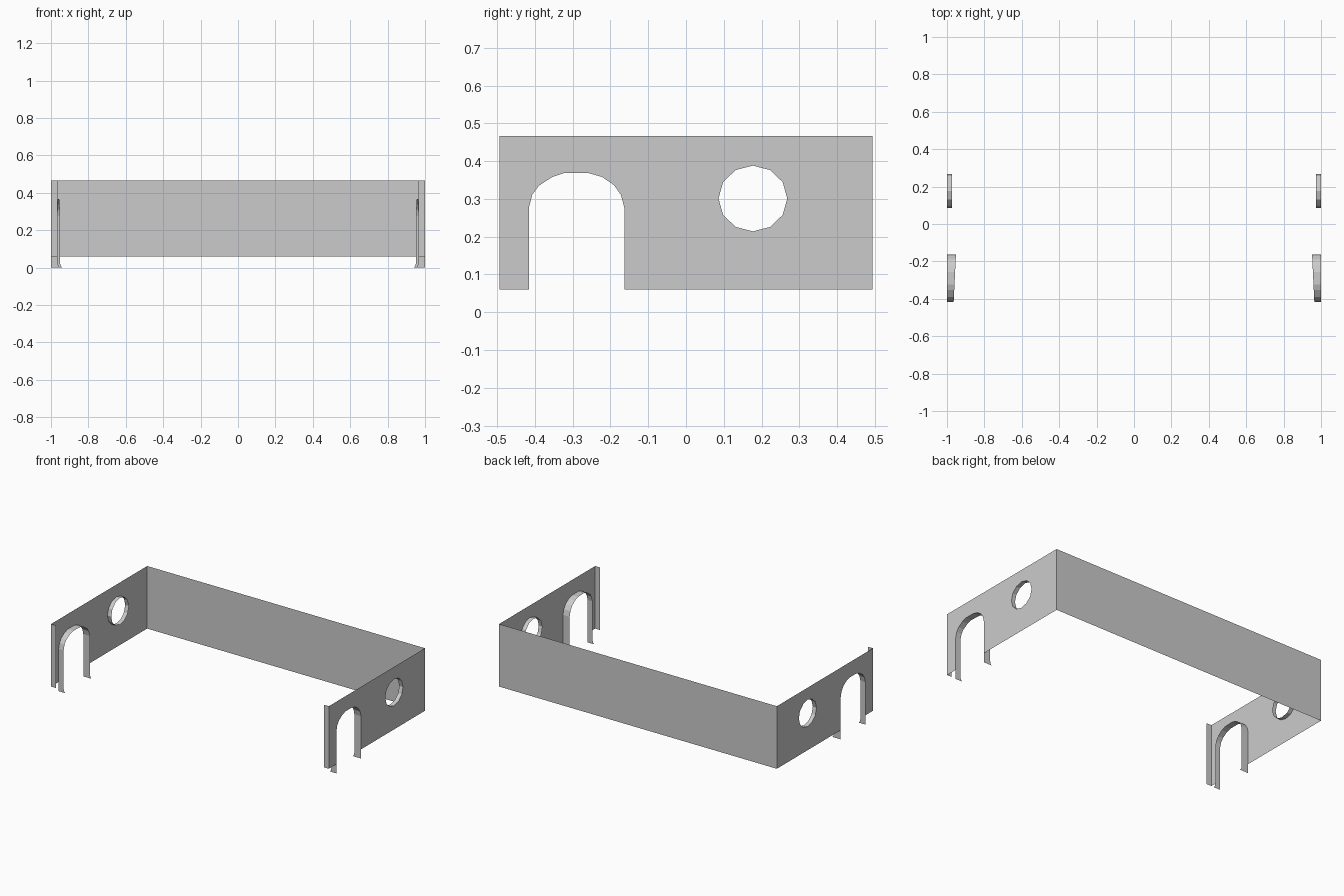
import bpy, bmesh, math

if "Cube" in bpy.data.objects:
    bpy.data.objects.remove(bpy.data.objects["Cube"])

X, Y = 1.0, 0.494          # half width, half depth
Z0, Z1 = 0.06, 0.467       # wall bottom and top


def finish(name, bm, mirror=True):
    mesh = bpy.data.meshes.new(name)
    bm.to_mesh(mesh)
    bm.free()
    obj = bpy.data.objects.new(name, mesh)
    bpy.context.collection.objects.link(obj)
    if mirror:
        obj.modifiers.new("mirror", 'MIRROR').use_axis[0] = True
    return obj


def strip(name, outer, inner, closed=False, mirror=True):
    """Ribbon of quads between two matching rows of points."""
    bm = bmesh.new()
    a = [bm.verts.new(p) for p in outer]
    b = [bm.verts.new(p) for p in inner]
    n = len(a)
    for i in range(n if closed else n - 1):
        j = (i + 1) % n
        bm.faces.new((a[i], a[j], b[j], b[i]))
    return finish(name, bm, mirror)


# Arch outline (y, z), from the front foot over to the rear foot
arch = [(-0.416, 0.276), (-0.407, 0.311), (-0.389, 0.335), (-0.354, 0.358),
        (-0.323, 0.368), (-0.257, 0.368), (-0.222, 0.358), (-0.190, 0.336),
        (-0.172, 0.310), (-0.163, 0.276)]
y_front, y_rear = arch[0][0], arch[-1][0]

# Round window outline, 12 sides
window = [(0.177 + 0.091 * math.sin(i * math.pi / 6),
           0.301 + 0.087 * math.cos(i * math.pi / 6)) for i in range(12)]

# Side walls with arch notch and round window
bm = bmesh.new()
border = ([(-Y, Z0), (y_front, Z0)] + arch +
          [(y_rear, Z0), (Y, Z0), (Y, Z1), (-Y, Z1)])
for loop in (border, window):
    vs = [bm.verts.new((X, y, z)) for y, z in loop]
    for i in range(len(vs)):
        bm.edges.new((vs[i - 1], vs[i]))
bmesh.ops.triangle_fill(bm, use_beauty=True, use_dissolve=False,
                        edges=bm.edges[:], normal=(1, 0, 0))
finish("side_walls", bm)

# Back wall
strip("back_wall", [(-X, Y, Z0), (X, Y, Z0)], [(-X, Y, Z1), (X, Y, Z1)],
      mirror=False)

# Narrow front lips folded inwards
strip("front_lips", [(X, -Y, Z0), (X, -Y, Z1)],
      [(X - 0.035, -Y, Z0), (X - 0.035, -Y, Z1)])

# Window linings
strip("window_linings", [(X, y, z) for y, z in window],
      [(X - 0.027, y, z) for y, z in window], closed=True)

# Arch linings: deeper to the rear, legs reach the floor with flared feet
path = ([(y_front, 0.0), (y_front, 0.008), (y_front, 0.025)] + arch +
        [(y_rear, 0.025), (y_rear, 0.008), (y_rear, 0.0)])
flare = {0.0: 0.012, 0.008: 0.005}


def depth(y, z):
    t = (y - y_front) / (y_rear - y_front)
    return 0.036 + 0.012 * t + flare.get(z, 0.0)


strip("arch_linings", [(X, y, z) for y, z in path],
      [(X - depth(y, z), y, z) for y, z in path])
